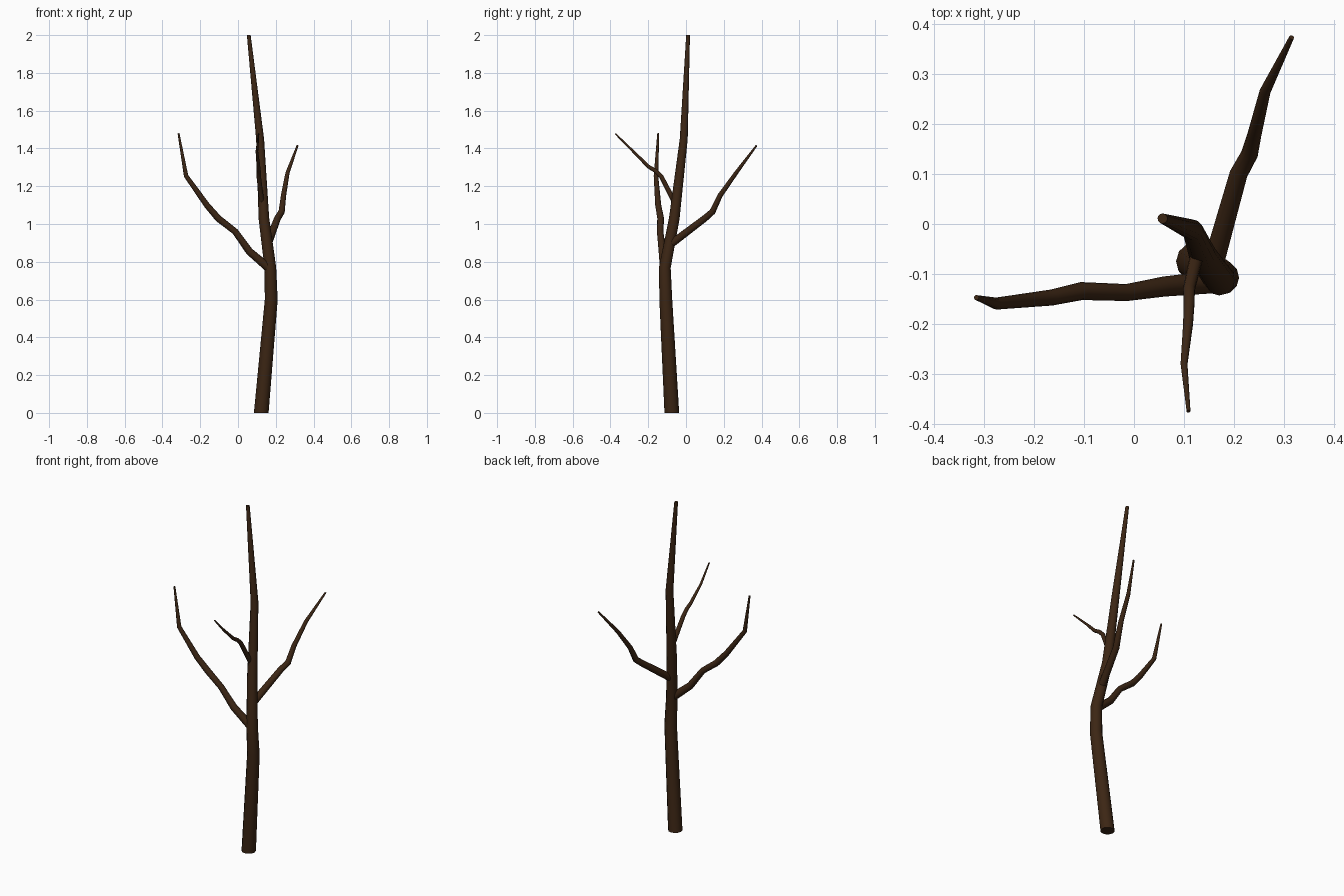
import bpy

bark = bpy.data.materials.new("bark")
bark.diffuse_color = (0.045, 0.019, 0.007, 1)


def limb(name, points):
    """Tapered round tube through (x, y, z, radius) points."""
    cu = bpy.data.curves.new(name, 'CURVE')
    cu.dimensions = '3D'
    cu.bevel_depth = 1.0
    cu.bevel_resolution = 4
    cu.use_fill_caps = True
    sp = cu.splines.new('POLY')
    sp.points.add(len(points) - 1)
    for p, (x, y, z, r) in zip(sp.points, points):
        p.co = (x, y, z, 1)
        p.radius = r
    ob = bpy.data.objects.new(name, cu)
    bpy.context.collection.objects.link(ob)
    bpy.ops.object.select_all(action='DESELECT')
    ob.select_set(True)
    bpy.context.view_layer.objects.active = ob
    bpy.ops.object.convert(target='MESH')
    ob = bpy.context.object
    ob.name = name
    ob.data.materials.clear()
    ob.data.materials.append(bark)
    bpy.ops.object.shade_smooth_by_angle(angle=0.7)
    return ob


# trunk, with level cuts at the ground and the tip
trunk = limb("trunk", [
    (0.123, -0.075, 0, 0.039), (0.176, -0.107, 0.60, 0.034),
    (0.171, -0.112, 0.77, 0.031), (0.137, -0.062, 1.03, 0.028),
    (0.117, -0.012, 1.45, 0.021), (0.057, 0.011, 2.0, 0.010)])
for v in trunk.data.vertices:
    if v.co.z < 0.05:
        v.co.z = 0
    elif v.co.z > 1.95:
        v.co.z = 2

# lowest branch, reaching left
limb("left_branch", [
    (0.165, -0.115, 0.765, 0.023), (0.06, -0.125, 0.855, 0.020),
    (-0.015, -0.137, 0.96, 0.017), (-0.105, -0.134, 1.03, 0.018),
    (-0.165, -0.147, 1.10, 0.016), (-0.275, -0.159, 1.255, 0.012),
    (-0.315, -0.147, 1.48, 0.005)])

# middle branch, reaching back and right
limb("back_branch", [
    (0.157, -0.085, 0.89, 0.021), (0.209, 0.10, 1.03, 0.018),
    (0.231, 0.14, 1.065, 0.017), (0.241, 0.18, 1.15, 0.014),
    (0.262, 0.265, 1.27, 0.011), (0.315, 0.373, 1.415, 0.005)])

# smallest branch, reaching forward
limb("front_branch", [
    (0.128, -0.053, 1.10, 0.014), (0.110, -0.13, 1.25, 0.012),
    (0.110, -0.16, 1.28, 0.011), (0.108, -0.20, 1.305, 0.010),
    (0.100, -0.28, 1.385, 0.007), (0.109, -0.374, 1.478, 0.004)])
